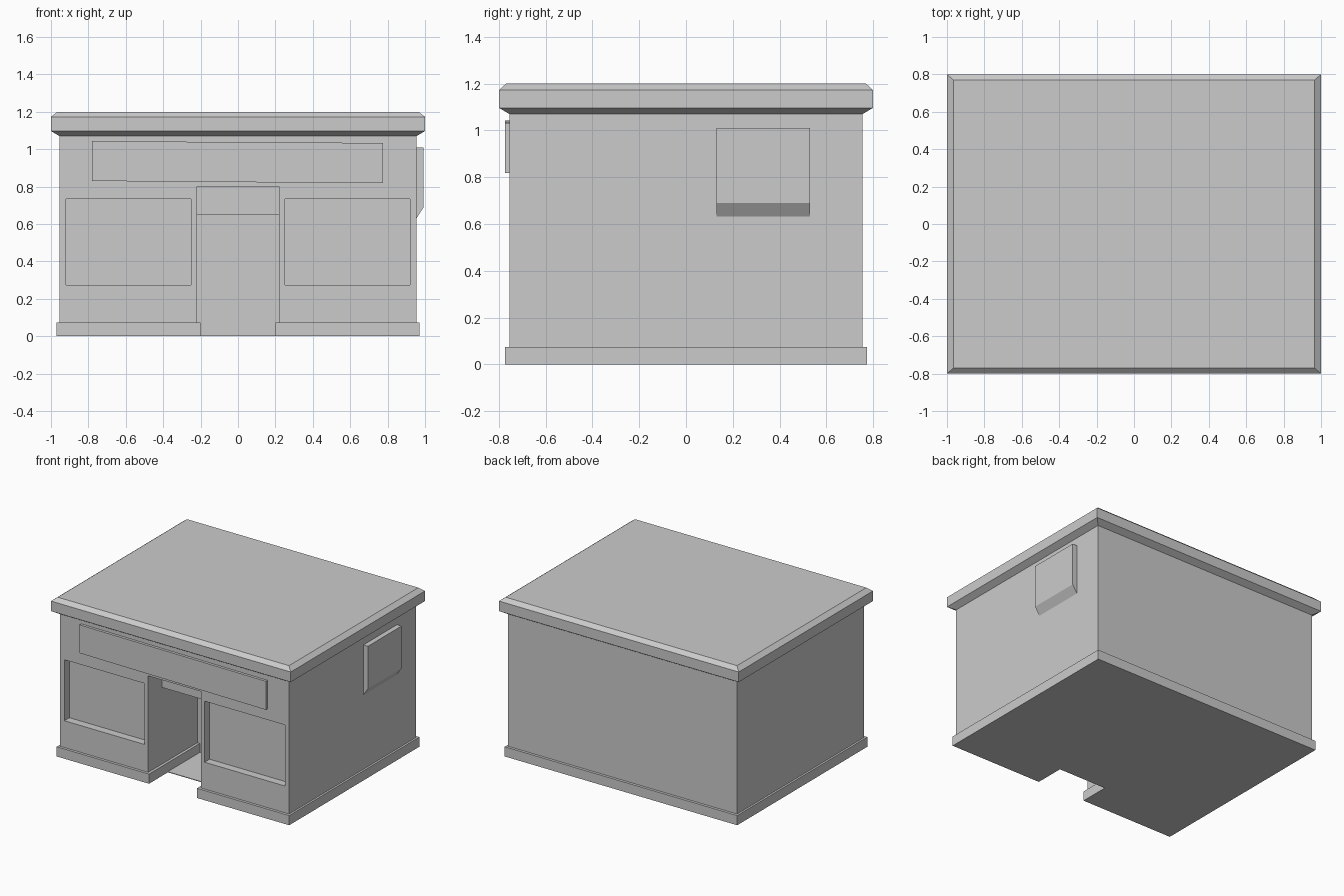
import bpy, bmesh
from mathutils import Vector

if "Cube" in bpy.data.objects:
    bpy.data.objects.remove(bpy.data.objects["Cube"])

GREY = (0.6, 0.6, 0.6, 1)
mat = bpy.data.materials.new("plain grey")
mat.use_nodes = True
mat.diffuse_color = GREY
mat.node_tree.nodes["Principled BSDF"].inputs["Base Color"].default_value = GREY


def finish(name, bm):
    bmesh.ops.recalc_face_normals(bm, faces=bm.faces[:])
    mesh = bpy.data.meshes.new(name)
    bm.to_mesh(mesh)
    bm.free()
    mesh.materials.append(mat)
    obj = bpy.data.objects.new(name, mesh)
    bpy.context.collection.objects.link(obj)
    return obj


def prism(name, profile, axis, start, end):
    """Extrude a profile along an axis; its points use the other two axes in order."""
    bm = bmesh.new()
    verts = []
    for p in profile:
        co = list(p)
        co.insert(axis, start)
        verts.append(bm.verts.new(co))
    face = bm.faces.new(verts)
    out = bmesh.ops.extrude_face_region(bm, geom=[face])
    shift = Vector((0, 0, 0))
    shift[axis] = end - start
    moved = [g for g in out["geom"] if isinstance(g, bmesh.types.BMVert)]
    bmesh.ops.translate(bm, verts=moved, vec=shift)
    return finish(name, bm)


def box(name, x0, x1, y0, y1, z0, z1):
    return prism(name, [(x0, y0), (x1, y0), (x1, y1), (x0, y1)], 2, z0, z1)


def cut(obj, cutter):
    mod = obj.modifiers.new("cut", "BOOLEAN")
    mod.operation = "DIFFERENCE"
    mod.solver = "EXACT"
    mod.object = cutter
    cutter.hide_render = True
    bpy.context.view_layer.objects.active = obj
    bpy.ops.object.modifier_apply(modifier=mod.name)
    bpy.data.objects.remove(cutter)


# Side section of the entrance: outer recess, header and inner passage
ENTRANCE = [(-1, -0.1), (-0.55, -0.1), (-0.55, 0.005), (-0.17, 0.005),
            (-0.17, 0.65), (-0.59, 0.65), (-0.59, 0.8), (-1, 0.8)]

# Walls with entrance and two recessed windows
walls = box("walls", -0.955, 0.955, -0.755, 0.755, 0, 1.08)
cut(walls, prism("entrance_cutter", ENTRANCE, 0, -0.22, 0.22))
for side in (-1, 1):
    xs = sorted((side * 0.25, side * 0.92))
    cut(walls, box("window_cutter", *xs, -1, -0.695, 0.275, 0.735))

# Plinth, open at the entrance
plinth = box("plinth", -0.97, 0.97, -0.775, 0.775, 0, 0.073)
cut(plinth, prism("plinth_cutter", ENTRANCE, 0, -0.2, 0.2))

# Flat roof slab: stacked rectangular rings give the sloped edges
bm = bmesh.new()
rings = [[bm.verts.new((sx * w, sy * d, z))
          for sx, sy in ((-1, -1), (1, -1), (1, 1), (-1, 1))]
         for w, d, z in ((0.955, 0.755, 1.07), (1, 0.8, 1.097),
                         (1, 0.8, 1.173), (0.965, 0.77, 1.2))]
for low, high in zip(rings, rings[1:]):
    for i in range(4):
        j = (i + 1) % 4
        bm.faces.new((low[i], low[j], high[j], high[i]))
bm.faces.new(rings[0])
bm.faces.new(rings[-1])
finish("roof", bm)

# Sign board, hung slightly crooked
prism("sign_board", [(-0.78, 0.83), (0.775, 0.818), (0.775, 1.033), (-0.78, 1.043)],
      1, -0.775, -0.74)

# Wall unit with a sloped underside
prism("wall_unit", [(0.94, 0.621), (0.955, 0.632), (0.993, 0.69), (0.993, 1.01), (0.94, 1.01)],
      1, 0.13, 0.53)
